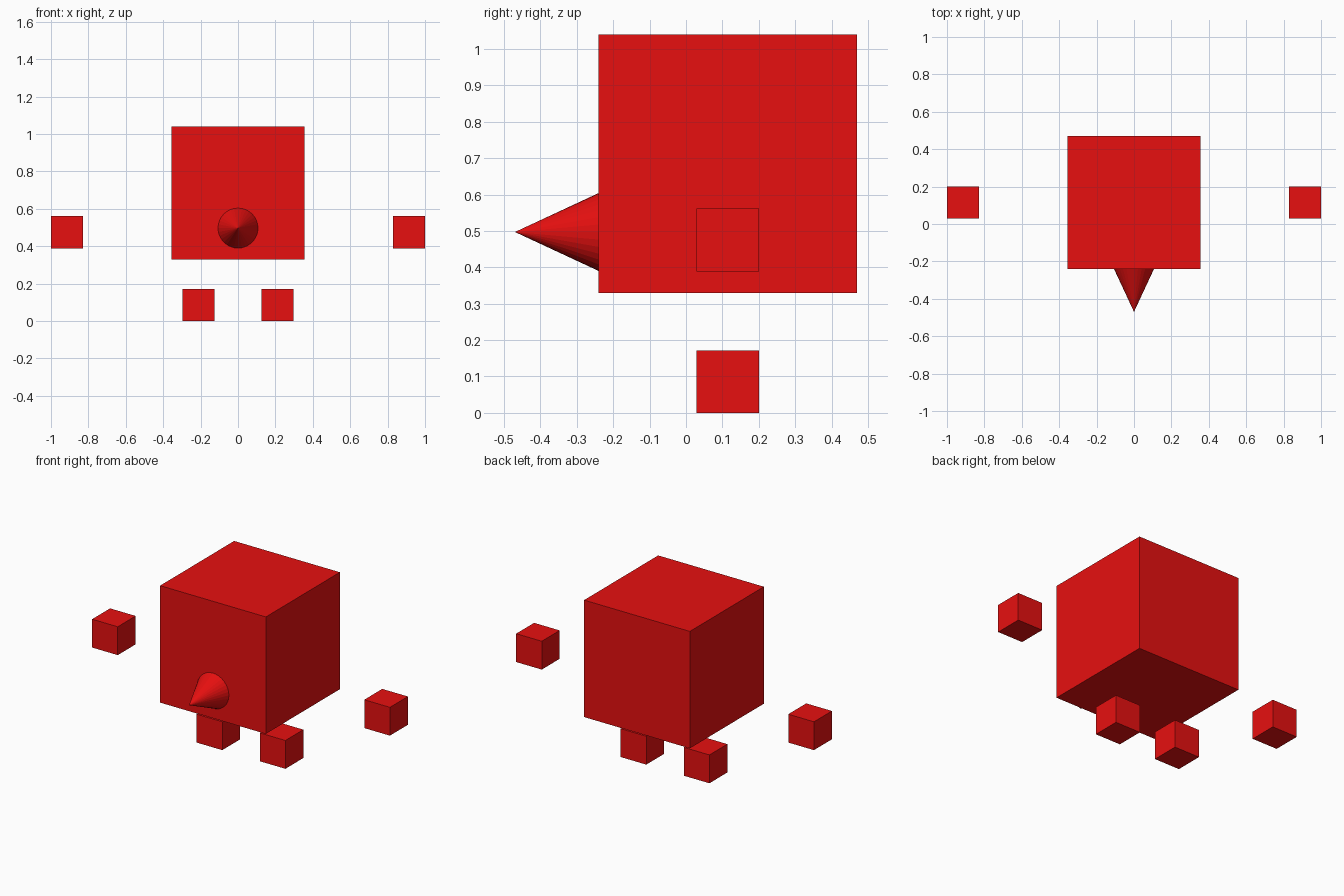
import bpy
import math

if "Cube" in bpy.data.objects:
    bpy.data.objects.remove(bpy.data.objects["Cube"])

red = bpy.data.materials.new("red")
red.diffuse_color = (0.8, 0.005, 0.005, 1)
red.use_nodes = True
red.node_tree.nodes["Principled BSDF"].inputs["Base Color"].default_value = red.diffuse_color

CENTRE_Y = 0.115


def finish(name):
    obj = bpy.context.object
    obj.name = name
    obj.data.materials.append(red)
    return obj


def cube(name, size, x, z):
    bpy.ops.mesh.primitive_cube_add(size=size, location=(x, CENTRE_Y, z))
    return finish(name)


# Large cubic body
cube("body", 0.71, 0, 0.685)

# Floating hands and feet, mirrored left and right
for side, sign in (("left", -1), ("right", 1)):
    cube(side + "_hand", 0.172, sign * 0.914, 0.475)
    cube(side + "_foot", 0.172, sign * 0.212, 0.086)

# Pointed nose, its base flush with the front of the body
tip, base = -0.47, -0.24
bpy.ops.mesh.primitive_cone_add(
    vertices=32, radius1=0.107, radius2=0, depth=base - tip,
    location=(0, (tip + base) / 2, 0.497), rotation=(math.pi / 2, 0, 0))
finish("nose")
